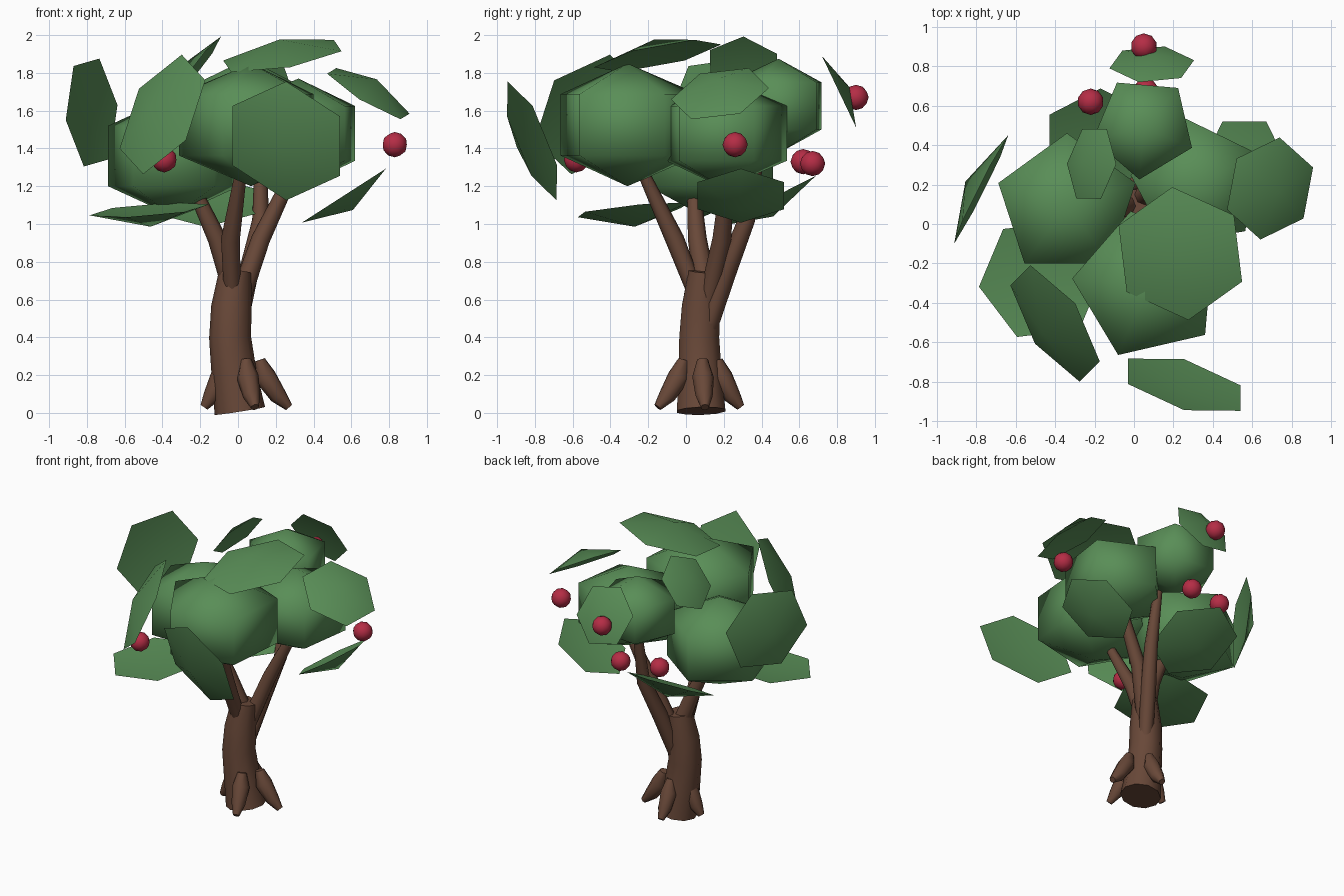
import bpy, bmesh, math
from mathutils import Vector

cube = bpy.data.objects.get("Cube")
if cube:
    bpy.data.objects.remove(cube, do_unlink=True)


def material(name, rgb):
    m = bpy.data.materials.new(name)
    m.use_nodes = True
    m.diffuse_color = (*rgb, 1)
    m.node_tree.nodes["Principled BSDF"].inputs["Base Color"].default_value = (*rgb, 1)
    return m


bark = material("bark_brown", (0.14, 0.065, 0.04))
leaf = material("leaf_green", (0.1, 0.27, 0.095))
fruit = material("fruit_red", (0.46, 0.026, 0.06))


def finish(bm, name, mat, angle):
    bmesh.ops.recalc_face_normals(bm, faces=bm.faces)
    mesh = bpy.data.meshes.new(name)
    bm.to_mesh(mesh)
    bm.free()
    mesh.materials.append(mat)
    obj = bpy.data.objects.new(name, mesh)
    bpy.context.collection.objects.link(obj)
    bpy.ops.object.select_all(action='DESELECT')
    obj.select_set(True)
    bpy.context.view_layer.objects.active = obj
    bpy.ops.object.shade_smooth_by_angle(angle=math.radians(angle))


def ring(bm, centre, u, v, sides):
    """Loop of vertices around centre in the plane of u and v."""
    turns = [math.tau * k / sides for k in range(sides)]
    return [bm.verts.new(centre + u * math.cos(a) + v * math.sin(a)) for a in turns]


def tube(name, path, sides=8):
    """Tapered tube through (x, y, z, radius) points."""
    bm = bmesh.new()
    pts = [Vector(p[:3]) for p in path]
    rings = []
    for i, p in enumerate(pts):
        along = pts[min(i + 1, len(pts) - 1)] - pts[max(i - 1, 0)]
        turn = Vector((0, 0, 1)).rotation_difference(along.normalized())
        r = path[i][3]
        rings.append(ring(bm, p, turn @ Vector((r, 0, 0)), turn @ Vector((0, r, 0)), sides))
    for lo, hi in zip(rings, rings[1:]):
        for k in range(sides):
            n = (k + 1) % sides
            bm.faces.new((lo[k], lo[n], hi[n], hi[k]))
    bm.faces.new(rings[0])
    bm.faces.new(rings[-1])
    finish(bm, name, bark, 50)


def foliage(name, centre, radius, height, corner_angle):
    """Five-sided rounded mass with a point above and below."""
    bm = bmesh.new()
    c, up = Vector(centre), Vector((0, 0, height))
    a = math.radians(corner_angle)
    u = Vector((math.cos(a), math.sin(a), 0)) * radius
    v = Vector((-u.y, u.x, 0))
    for side in (-1, 1):
        bm.verts.new(c + up * side)
        ring(bm, c + up * side / 2, u, v, 5)
    bmesh.ops.convex_hull(bm, input=bm.verts)
    finish(bm, name, leaf, 85)


def leaf_clump(name, centre, facing, size, corner, bulge=0.09):
    """Six-sided shallow cup; corner is the way one rim point lies."""
    bm = bmesh.new()
    c, n = Vector(centre), Vector(facing).normalized()
    u = Vector(corner)
    u = (u - n * u.dot(n)).normalized() * size
    rim = ring(bm, c, u, n.cross(u), 6)
    outer, inner = bm.verts.new(c + n * bulge), bm.verts.new(c + n * bulge * 0.4)
    for k in range(6):
        bm.faces.new((rim[k], rim[(k + 1) % 6], outer))
        bm.faces.new((rim[(k + 1) % 6], rim[k], inner))
    finish(bm, name, leaf, 60)


# Trunk
tube("trunk", [(0.01, 0.08, 0.01, 0.135), (-0.02, 0.075, 0.2, 0.12), (-0.042, 0.07, 0.4, 0.111),
               (-0.035, 0.08, 0.56, 0.107), (-0.015, 0.095, 0.75, 0.085)], 10)

# Branches
tube("front_branch", [(-0.03, 0.05, 0.64, 0.045), (-0.04, -0.06, 0.92, 0.05), (0.02, -0.24, 1.3, 0.03)])
tube("right_branch", [(-0.03, 0.1, 0.68, 0.06), (-0.11, 0.06, 0.92, 0.05), (-0.24, 0.04, 1.2, 0.035)])
tube("left_branch", [(0.01, 0.12, 0.6, 0.055), (0.12, 0.19, 0.92, 0.05), (0.28, 0.22, 1.25, 0.035)])
tube("back_branch", [(0.0, 0.12, 0.46, 0.05), (0.06, 0.22, 0.76, 0.052), (0.12, 0.32, 1.02, 0.045),
                     (0.12, 0.39, 1.4, 0.03)])

# Roots spreading from the foot
for side, tip in (("front", (0.09, -0.15)), ("left", (0.27, 0.1)),
                  ("back", (0.0, 0.29)), ("right", (-0.18, 0.08))):
    foot = Vector((0.01, 0.08))
    steps = [(0.4, 0.28, 0.03), (0.52, 0.19, 0.058), (0.78, 0.09, 0.046), (1, 0.03, 0.022)]
    tube(side + "_root", [(*foot.lerp(Vector(tip), t), z, r) for t, z, r in steps])

# Main foliage masses
foliage("front_foliage", (0.07, -0.31, 1.525), 0.385, 0.325, 31)
foliage("right_foliage", (-0.34, 0.095, 1.36), 0.366, 0.32, 90)
foliage("left_foliage", (0.32, 0.2, 1.48), 0.34, 0.29, 28)
foliage("back_foliage", (0.05, 0.49, 1.625), 0.265, 0.25, 49)

# Leaf clumps around the crown: centre, facing, size, rim corner
leaf_clump("top_leaf_clump", (0.235, -0.15, 1.89), (-0.17, -0.2, 1), 0.345, (-0.03, 0.34, 0))
leaf_clump("front_leaf_clump", (0.255, -0.815, 1.44), (-0.25, -0.9, -0.37), 0.34, (0, -0.13, 0.32))
leaf_clump("front_right_leaf_clump", (-0.4, -0.505, 1.58), (-0.76, -0.51, 0.41), 0.348, (0.1, 0.1, 0.31))
leaf_clump("right_leaf_clump", (-0.775, 0.175, 1.59), (-0.89, 0.45, -0.05), 0.31, (0.05, 0.12, 0.31))
leaf_clump("left_leaf_clump", (0.69, 0.18, 1.69), (0.5, -0.19, 0.84), 0.265, (0.21, 0.11, -0.12))
leaf_clump("upper_back_leaf_clump", (-0.215, 0.305, 1.83), (-0.78, 0.1, 0.6), 0.205, (0.11, 0, 0.16), 0.06)
leaf_clump("back_leaf_clump", (0.09, 0.81, 1.7), (0, 0.9, 0.43), 0.22, (0.2, 0.02, -0.04), 0.06)
leaf_clump("lower_left_leaf_clump", (0.56, 0.29, 1.15), (0.54, 0, -0.84), 0.265, (0.21, 0, 0.14))
leaf_clump("lower_right_leaf_clump", (-0.47, -0.28, 1.075), (0.08, 0.1, -1), 0.32, (-0.31, -0.04, 0))
leaf_clump("lower_back_leaf_clump", (-0.17, 0.42, 1.12), (0, 0.45, -0.89), 0.3, (0, 0.9, 0.45))

# Fruit
for i, spot in enumerate(((0.83, 0.26, 1.42), (-0.39, -0.58, 1.34), (0.05, 0.9, 1.67),
                          (-0.22, 0.62, 1.33), (0.06, 0.67, 1.32))):
    ball = bmesh.new()
    bmesh.ops.create_icosphere(ball, subdivisions=2, radius=0.067)
    bmesh.ops.translate(ball, vec=spot, verts=ball.verts)
    finish(ball, "fruit_" + "abcde"[i], fruit, 50)
